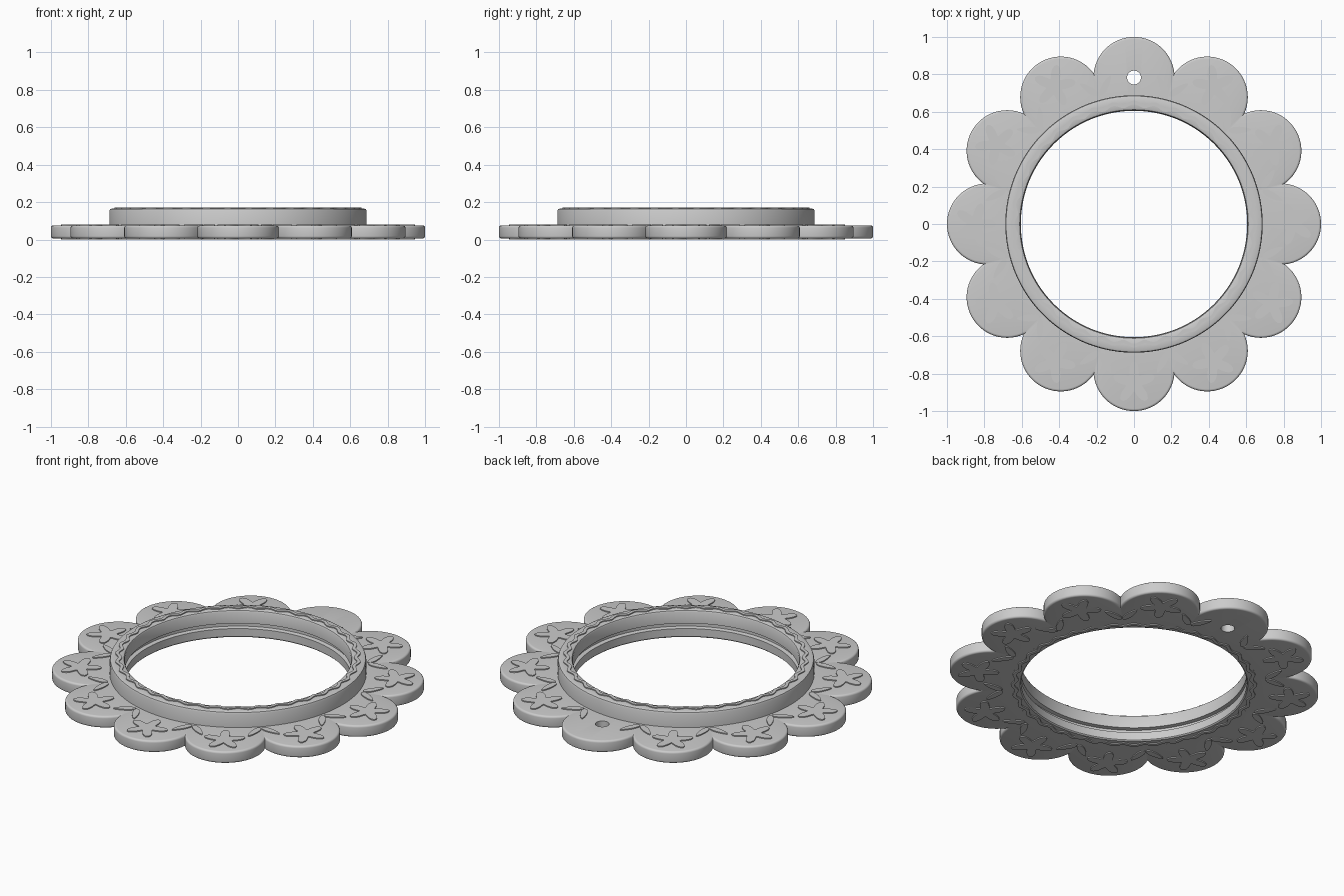
import bpy, bmesh
from math import sin, cos, pi, asin, atan2, hypot, radians

if "Cube" in bpy.data.objects:
    bpy.data.objects.remove(bpy.data.objects["Cube"])

LOBES = 12
STEP = 2 * pi / LOBES
LOBE_R, LOBE_C = 0.217, 0.783      # scallop radius and its distance from the centre
SEAT = 0.66                        # where plate and rim meet
BOTTOM, TOP, RIM_TOP = 0.006, 0.075, 0.166
RELIEF = 0.006

grey = bpy.data.materials.new("plain grey")
grey.use_nodes = True
grey.diffuse_color = (0.6, 0.6, 0.6, 1)
grey.node_tree.nodes["Principled BSDF"].inputs["Base Color"].default_value = (0.6, 0.6, 0.6, 1)


def finish(bm, name):
    bmesh.ops.recalc_face_normals(bm, faces=bm.faces)
    mesh = bpy.data.meshes.new(name)
    bm.to_mesh(mesh)
    bm.free()
    mesh.materials.append(grey)
    ob = bpy.data.objects.new(name, mesh)
    bpy.context.collection.objects.link(ob)
    return ob


def smooth(ob):
    bpy.ops.object.select_all(action='DESELECT')
    ob.select_set(True)
    bpy.context.view_layer.objects.active = ob
    bpy.ops.object.shade_smooth_by_angle(angle=radians(35))


def closed_loft(loops, name):
    """Join point loops in order, the last one back to the first."""
    bm = bmesh.new()
    rows = [[bm.verts.new(p) for p in loop] for loop in loops]
    n = len(rows[0])
    for a, b in zip(rows, rows[1:] + rows[:1]):
        for i in range(n):
            j = (i + 1) % n
            bm.faces.new((a[i], a[j], b[j], b[i]))
    return finish(bm, name)


def scallop(inset, samples=28):
    """Outline of the flower-shaped plate, shrunk by inset."""
    r = LOBE_R - inset
    reach = STEP / 2 + asin(LOBE_C * sin(STEP / 2) / r)
    pts = []
    for k in range(LOBES):
        for s in range(samples):
            a = reach * (2 * s / samples - 1)
            x, y = LOBE_C + r * cos(a), r * sin(a)
            t = k * STEP + atan2(y, x)
            pts.append((hypot(x, y) * cos(t), hypot(x, y) * sin(t)))
    return pts


def circle(r, n=192):
    return [(r * cos(2 * pi * i / n), r * sin(2 * pi * i / n)) for i in range(n)]


def at(points, z):
    return [(x, y, z) for x, y in points]


# Scalloped plate with rounded edges
edge = 0.012
sections = []
for s in range(5):
    a = pi / 2 * s / 4
    sections.append((edge * (1 - sin(a)), edge * (1 - cos(a))))
outer = [at(scallop(i), BOTTOM + h) for i, h in sections]
outer += [at(scallop(i), TOP - h) for i, h in reversed(sections)]
inner = [(SEAT * x / hypot(x, y), SEAT * y / hypot(x, y)) for x, y in scallop(0)]
plate = closed_loft([at(inner, BOTTOM)] + outer + [at(inner, TOP)], "scalloped_plate")

# Hanging hole through the back lobe
bpy.ops.mesh.primitive_cylinder_add(vertices=48, radius=0.037, depth=1, location=(0, LOBE_C, 0))
cutter = bpy.context.object
cutter.hide_render = True
cut = plate.modifiers.new("hanging_hole", 'BOOLEAN')
cut.operation, cut.object, cut.solver = 'DIFFERENCE', cutter, 'EXACT'
bpy.context.view_layer.objects.active = plate
bpy.ops.object.modifier_apply(modifier=cut.name)
bpy.data.objects.remove(cutter)
smooth(plate)

# Raised rim with rounded top and a groove inside
profile = [(SEAT, BOTTOM), (SEAT, TOP - 0.01), (0.688, TOP - 0.01), (0.688, 0.152),
           (0.684, 0.162), (0.674, RIM_TOP), (0.62, RIM_TOP), (0.611, 0.162),
           (0.607, 0.154), (0.607, 0.088), (0.628, 0.084), (0.628, 0.062),
           (0.605, 0.058), (0.605, 0.012), (0.611, BOTTOM)]
smooth(closed_loft([at(circle(r), z) for r, z in profile], "raised_rim"))


# Wavy bands on the rim top and the underside
def wave(offset, n=480):
    pts = []
    for i in range(n):
        t = 2 * pi * i / n
        r = 0.641 + offset + 0.009 * cos(36 * t)
        pts.append((r * cos(t), r * sin(t)))
    return pts


for name, low, high in (("top_wavy_band", RIM_TOP - 0.003, RIM_TOP + RELIEF),
                        ("bottom_wavy_band", 0, BOTTOM + 0.003)):
    smooth(closed_loft([at(wave(-0.01), low), at(wave(0.01), low),
                        at(wave(0.01), high), at(wave(-0.01), high)], name))


# Raised flowers and leaves on both faces
def place(points, radius, side, tilt, turn):
    """Tilt a flat outline, move it out to radius and side, then turn it about the centre."""
    out = []
    for x, y in points:
        u = radius + x * cos(tilt) - y * sin(tilt)
        v = side + x * sin(tilt) + y * cos(tilt)
        out.append((u * cos(turn) - v * sin(turn), u * sin(turn) + v * cos(turn)))
    return out


def blossom(n=60):
    pts = []
    for i in range(n):
        t = 2 * pi * i / n
        r = 0.08 + 0.035 * cos(5 * t)
        pts.append((r * cos(t), r * sin(t)))
    return pts


def leaf(length=0.12, width=0.018, n=20):
    pts = []
    for i in range(n):
        t = 2 * pi * i / n
        pts.append((length / 2 * cos(t), width * sin(t) * (1 - 0.3 * cos(t))))
    return pts


def reliefs(name, outlines, low, high):
    bm = bmesh.new()
    for pts in outlines:
        a = [bm.verts.new(p) for p in at(pts, low)]
        b = [bm.verts.new(p) for p in at(pts, high)]
        bm.faces.new(a[::-1])
        bm.faces.new(b)
        for i in range(len(a)):
            j = (i + 1) % len(a)
            bm.faces.new((a[i], a[j], b[j], b[i]))
    smooth(finish(bm, name))


hole_lobe = LOBES // 4
flowers = [place(blossom(), 0.85, 0, pi, k * STEP) for k in range(LOBES) if k != hole_lobe]
leaves = [place(leaf(), 0.755, s * 0.045, s * radians(42), (k + 0.5) * STEP)
          for k in range(LOBES) for s in (-1, 1)]
for face, low, high in (("top", TOP - 0.003, TOP + RELIEF), ("bottom", 0, BOTTOM + 0.003)):
    reliefs(face + "_flowers", flowers, low, high)
    reliefs(face + "_leaves", leaves, low, high)
